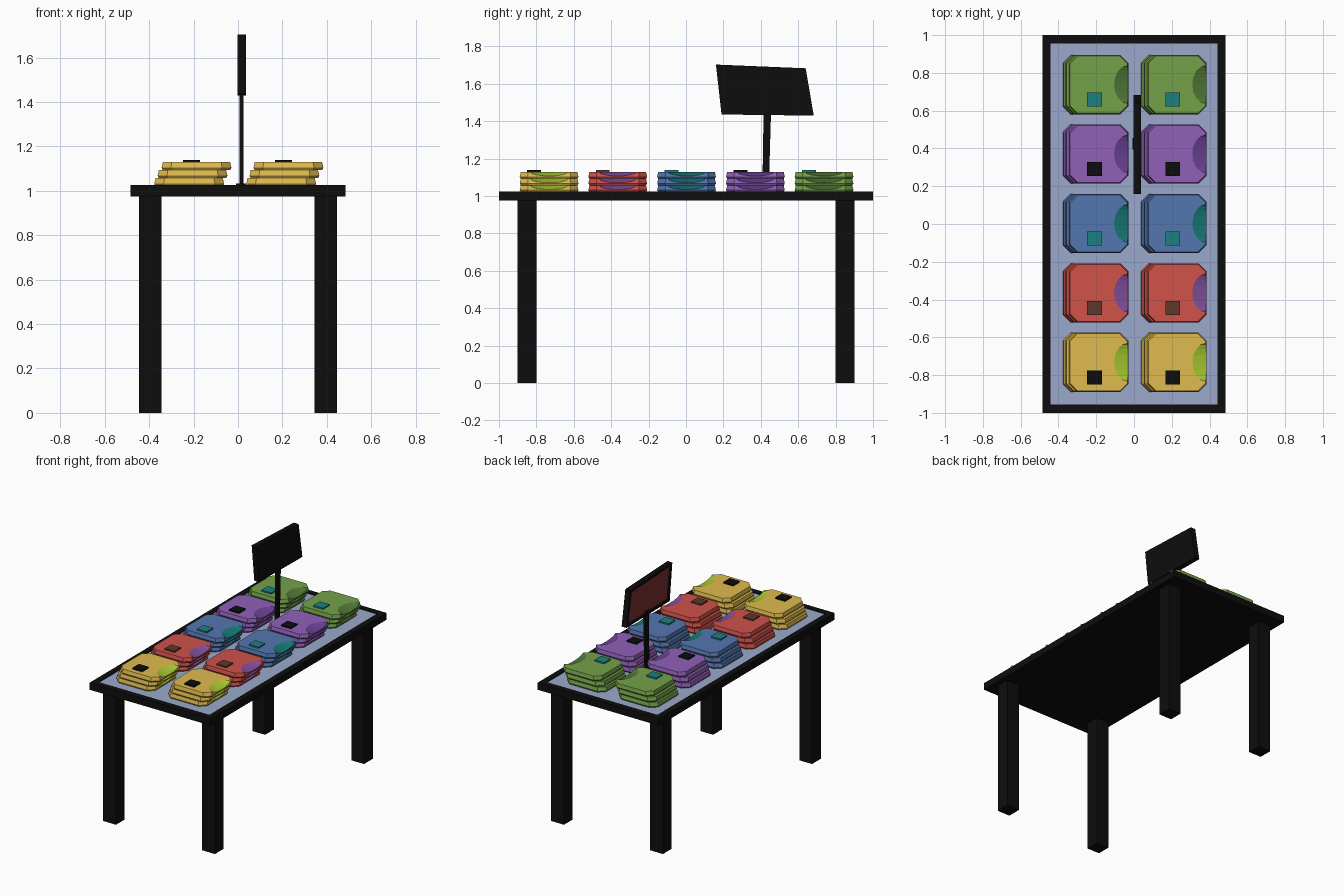
import bpy, bmesh, math

if "Cube" in bpy.data.objects:
    bpy.data.objects.remove(bpy.data.objects["Cube"])


def material(name, hexcol):
    m = bpy.data.materials.new(name)
    rgb = [int(hexcol[i:i + 2], 16) / 255 for i in (0, 2, 4)]
    m.diffuse_color = [((c + 0.055) / 1.055) ** 2.4 if c > 0.04 else c / 12.92 for c in rgb] + [1]
    m.use_nodes = True
    m.node_tree.nodes["Principled BSDF"].inputs["Base Color"].default_value = m.diffuse_color
    return m


def finish(name, bm, mats):
    bmesh.ops.recalc_face_normals(bm, faces=bm.faces)
    me = bpy.data.meshes.new(name)
    bm.to_mesh(me)
    bm.free()
    for m in mats:
        me.materials.append(m)
    ob = bpy.data.objects.new(name, me)
    bpy.context.collection.objects.link(ob)
    return ob


def prism(bottom, top):
    bm = bmesh.new()
    a = [bm.verts.new(p) for p in bottom]
    b = [bm.verts.new(p) for p in top]
    n = len(a)
    cap = bm.faces.new(b)
    bm.faces.new(a[::-1])
    for i in range(n):
        bm.faces.new((a[i], a[(i + 1) % n], b[(i + 1) % n], b[i]))
    bm.normal_update()
    return bm, cap


def rect(cx, cy, hx, hy, z):
    return [(cx - hx, cy - hy, z), (cx + hx, cy - hy, z), (cx + hx, cy + hy, z), (cx - hx, cy + hy, z)]


def box(name, cx, cy, hx, hy, z0, z1, mat):
    bm, _ = prism(rect(cx, cy, hx, hy, z0), rect(cx, cy, hx, hy, z1))
    return finish(name, bm, [mat])


def recess(bm, cap, width, depth):
    # inset the cap and sink it; the sunken face takes the second material
    bmesh.ops.recalc_face_normals(bm, faces=bm.faces)
    bmesh.ops.inset_individual(bm, faces=[cap], thickness=width)
    n = cap.normal.copy()
    walls = bmesh.ops.extrude_discrete_faces(bm, faces=[cap])["faces"]
    new = walls[0]
    bmesh.ops.translate(bm, verts=list(new.verts), vec=-n * depth)
    new.material_index = 1


black = material("black", "0d0d0d")
cloth = material("pale_blue", "9ba9cc")
red_panel = material("sign_red", "7a3030")

# table top with sunken panel, and legs
bm, cap = prism(rect(0, 0, .485, 1, .975), rect(0, 0, .485, 1, 1.025))
recess(bm, cap, .062, .004)
finish("table_top", bm, [black, cloth])
for sx, xn in ((-1, "left"), (1, "right")):
    for sy, yn in ((-1, "front"), (1, "back")):
        box(f"{yn}_{xn}_leg", sx * .395, sy * .85, .051, .05, 0, .976, black)


def shirt(name, cx, cy, z0, mats):
    # chamfered folded shirt with a collar dipping down to its +x edge
    h, c, t, th, k = .157, .042, .008, .036, 8
    zt = z0 + th
    out = [(h, -h + c), (h, h - c), (h - c, h), (-h + c, h),
           (-h, h - c), (-h, -h + c), (-h + c, -h), (h - c, -h)]
    bm = bmesh.new()

    def ring(s, z):
        return [bm.verts.new((cx + x * s, cy + y * s, z)) for x, y in out]
    a, m, b = ring(.965, z0), ring(1, z0 + .01), ring(.965, zt)
    ex = h * .965
    arc, edge = [], []
    for i in range(k + 1):
        u = -math.cos(math.pi * i / k)
        w = math.sin(math.pi * i / k)
        v = bm.verts.new((cx + ex - .07 * w, cy + .1 * u, zt))
        arc.append(v)
        edge.append(v if i in (0, k) else bm.verts.new((cx + ex + .005 * w, cy + .1 * u, zt - .022 * w)))
    bm.faces.new([b[0]] + arc + b[1:])
    bm.faces.new(a[::-1])
    for i in range(8):
        j = (i + 1) % 8
        bm.faces.new((a[i], a[j], m[j], m[i]))
        if i:
            bm.faces.new((m[i], m[j], b[j], b[i]))
    bm.faces.new([m[0], m[1], b[1]] + edge[::-1] + [b[0]])
    for i in range(k):
        vs = [arc[i], edge[i], edge[i + 1], arc[i + 1]]
        f = bm.faces.new(list(dict.fromkeys(vs)))
        f.material_index = 1
    finish(name, bm, mats)


# stacks of folded shirts: name, y, body, collar, tag colours
rows = [("yellow", -.732, "dfbb4e", "a8cc30", "0d0d0d"),
        ("red", -.365, "d0524a", "8450a0", "5e3828"),
        ("blue", .003, "5476b0", "177a78", "1c8080"),
        ("purple", .371, "9160b8", "6c4296", "0d0d0d"),
        ("green", .738, "74a24a", "527838", "1c8080")]
for name, y, body, collar, tag in rows:
    mats = [material(name + "_cloth", body), material(name + "_collar", collar)]
    tag_mat = material(name + "_tag", tag)
    for side, x in (("left", -.187), ("right", .227)):
        for i, dx in enumerate((-.033, -.018, 0)):
            shirt(f"{name}_shirt_{side}_{i + 1}", x + dx, y, 1.021 + .036 * i, mats)
        box(f"{name}_tag_{side}", x - .022, y - .08, .039, .037, 1.12, 1.139, tag_mat)

# sign post with foot
box("sign_foot", .013, .425, .022, .03, 1.018, 1.032, black)
bm, _ = prism(rect(.015, .425, .009, .017, 1.02), rect(.015, .435, .009, .02, 1.46))
finish("sign_post", bm, [black])

# tilted sign board, framed red face on the -x side
quad = [(.16, 1.703), (.64, 1.683), (.683, 1.43), (.19, 1.436)]
bm, cap = prism([(.036, y, z) for y, z in quad], [(-.003, y, z) for y, z in quad])
recess(bm, cap, .025, .01)
finish("sign_board", bm, [black, red_panel])
